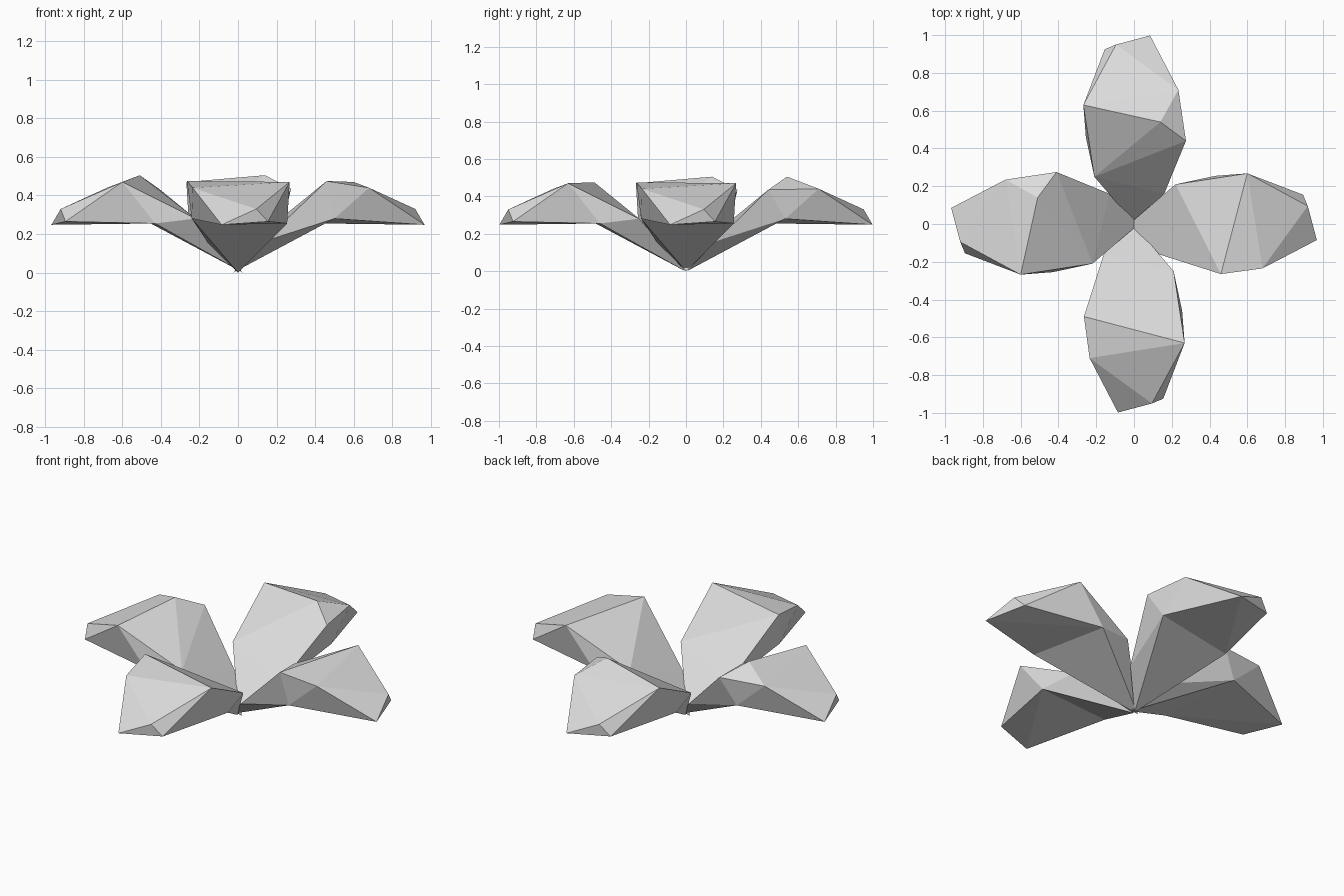
import bpy, bmesh, math
from mathutils import Matrix, Vector

cube = bpy.data.objects.get("Cube")
if cube:
    bpy.data.objects.remove(cube, do_unlink=True)

# Single pale grey material
grey = bpy.data.materials.new("pale_grey")
grey.use_nodes = True
colour = (0.72, 0.72, 0.72, 1)
grey.diffuse_color = colour
bsdf = grey.node_tree.nodes["Principled BSDF"]
bsdf.inputs["Base Color"].default_value = colour
bsdf.inputs["Roughness"].default_value = 0.9

# Corners of one faceted petal growing outwards along +x
root = [(-0.025, 0, 0), (0.13, -0.16, 0.16)]
waist = [(0.22, 0.21, 0.28), (0.43, 0.255, 0.255), (0.5, -0.24, 0.28)]
crown = [(0.6, 0.268, 0.47), (0.68, -0.235, 0.44)]
tip = [(0.895, 0.155, 0.265), (0.92, 0.095, 0.33), (0.968, -0.085, 0.248)]

# The hump is either a blunt corner or a shoulder with a raised peak
blunt_hump = [(0.46, -0.265, 0.475)]
peaked_hump = [(0.41, -0.275, 0.435), (0.51, -0.14, 0.505)]


def add_hull(bm, points, seam):
    """Add a convex hull, left open where it meets the seam."""
    verts = [bm.verts.new(p) for p in points]
    bmesh.ops.convex_hull(bm, input=verts)
    on_seam = set(verts[:seam])
    cap = [f for v in verts[:seam] for f in v.link_faces if on_seam.issuperset(f.verts)]
    bmesh.ops.delete(bm, geom=list(set(cap)), context="FACES")


def petal(name, hump, degrees, shift):
    bm = bmesh.new()
    seam = waist + hump[:1]
    # Narrow stalk and broad blade, welded along the waist
    add_hull(bm, seam + root, len(seam))
    add_hull(bm, seam + hump[1:] + crown + tip, len(seam))
    bmesh.ops.remove_doubles(bm, verts=bm.verts[:], dist=0.001)
    loose = [v for v in bm.verts if not v.link_faces]
    bmesh.ops.delete(bm, geom=loose, context="VERTS")
    bmesh.ops.recalc_face_normals(bm, faces=bm.faces[:])
    turn = Matrix.Rotation(math.radians(degrees), 4, "Z")
    bm.transform(turn @ Matrix.Translation(Vector((shift, 0, 0))))
    mesh = bpy.data.meshes.new(name)
    bm.to_mesh(mesh)
    bm.free()
    mesh.materials.append(grey)
    obj = bpy.data.objects.new(name, mesh)
    bpy.context.collection.objects.link(obj)


# Four petals in a cross, the front and back pair set slightly further out
petal("left_petal", blunt_hump, 0, 0)
petal("back_petal", peaked_hump, 90, 0.03)
petal("right_petal", peaked_hump, 180, 0)
petal("front_petal", blunt_hump, 270, 0.03)
